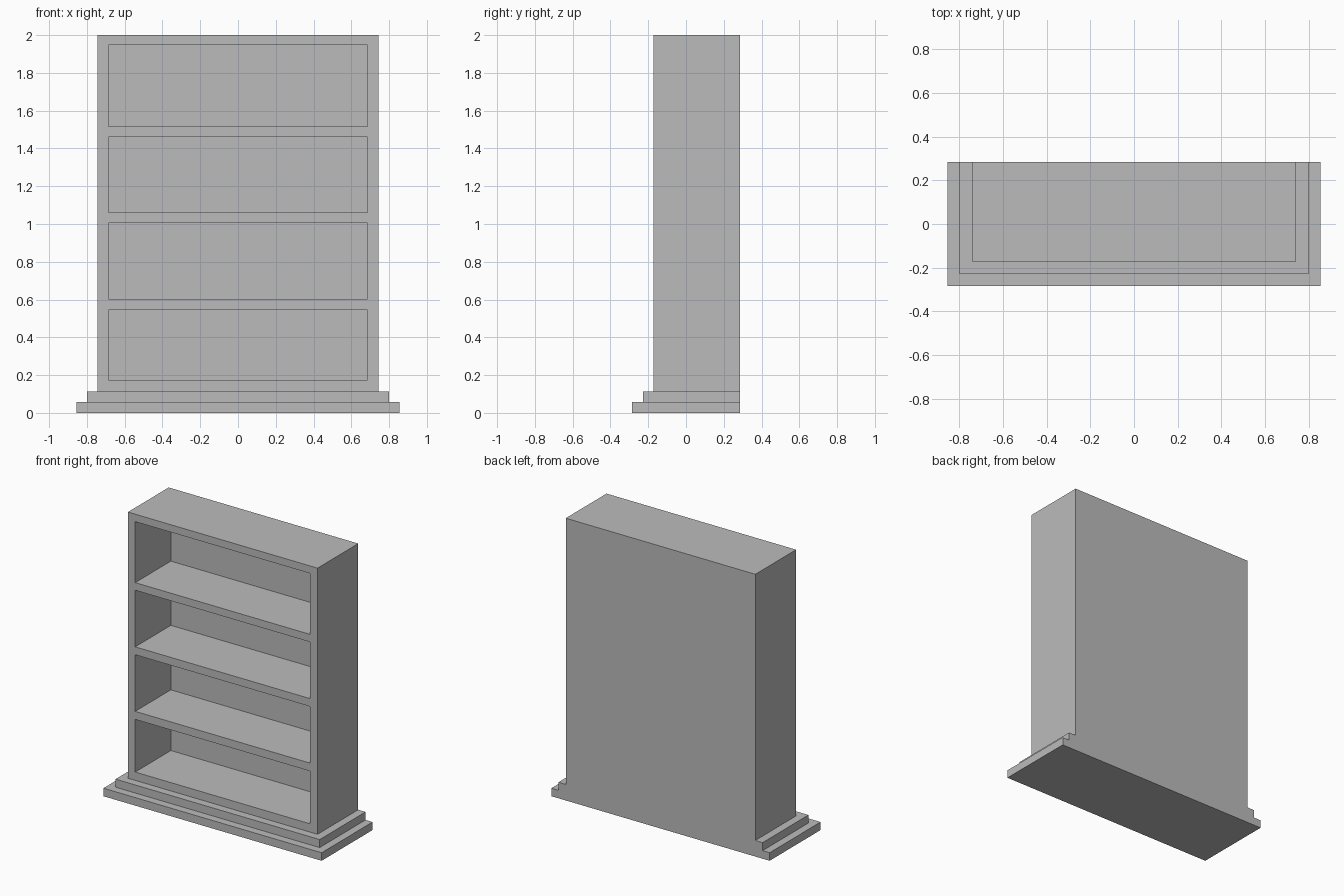
import bpy

cube = bpy.data.objects.get("Cube")
if cube:
    bpy.data.objects.remove(cube, do_unlink=True)

grey = bpy.data.materials.new("plain_grey")
grey.use_nodes = True
colour = (0.5, 0.5, 0.5, 1)
grey.diffuse_color = colour
grey.node_tree.nodes["Principled BSDF"].inputs["Base Color"].default_value = colour

BACK = 0.285      # shared flush rear plane
BOARD = 0.057     # thickness of boards and base steps


def box(name, half_width, front, back, bottom, top):
    """Box centred on x, with its scale baked into the mesh."""
    bpy.ops.mesh.primitive_cube_add(size=1)
    obj = bpy.context.object
    obj.name = obj.data.name = name
    size = (2 * half_width, back - front, top - bottom)
    centre = (0, (front + back) / 2, (bottom + top) / 2)
    for v in obj.data.vertices:
        v.co = [c + s * p for c, s, p in zip(centre, size, v.co)]
    obj.data.materials.append(grey)
    return obj


# Stepped base, flush at the rear
box("lower_plinth", 0.855, -0.285, BACK, 0, BOARD)
box("upper_plinth", 0.8, -0.228, BACK, BOARD, 2 * BOARD)

# Case with four open compartments
case_front = -0.171
case = box("bookcase", 0.743, case_front, BACK, 2 * BOARD, 2)
openings = [(0.173, 0.546), (0.603, 1.004), (1.06, 1.461), (1.515, 1.947)]
for i, (low, high) in enumerate(openings):
    cutter = box(f"compartment_cutter_{i + 1}", 0.686,
                 case_front - 0.1, BACK - BOARD, low, high)
    cutter.hide_render = True
    mod = case.modifiers.new("compartment", "BOOLEAN")
    mod.operation = "DIFFERENCE"
    mod.solver = "EXACT"
    mod.object = cutter
    bpy.context.view_layer.objects.active = case
    bpy.ops.object.modifier_apply(modifier=mod.name)
    bpy.data.objects.remove(cutter, do_unlink=True)
